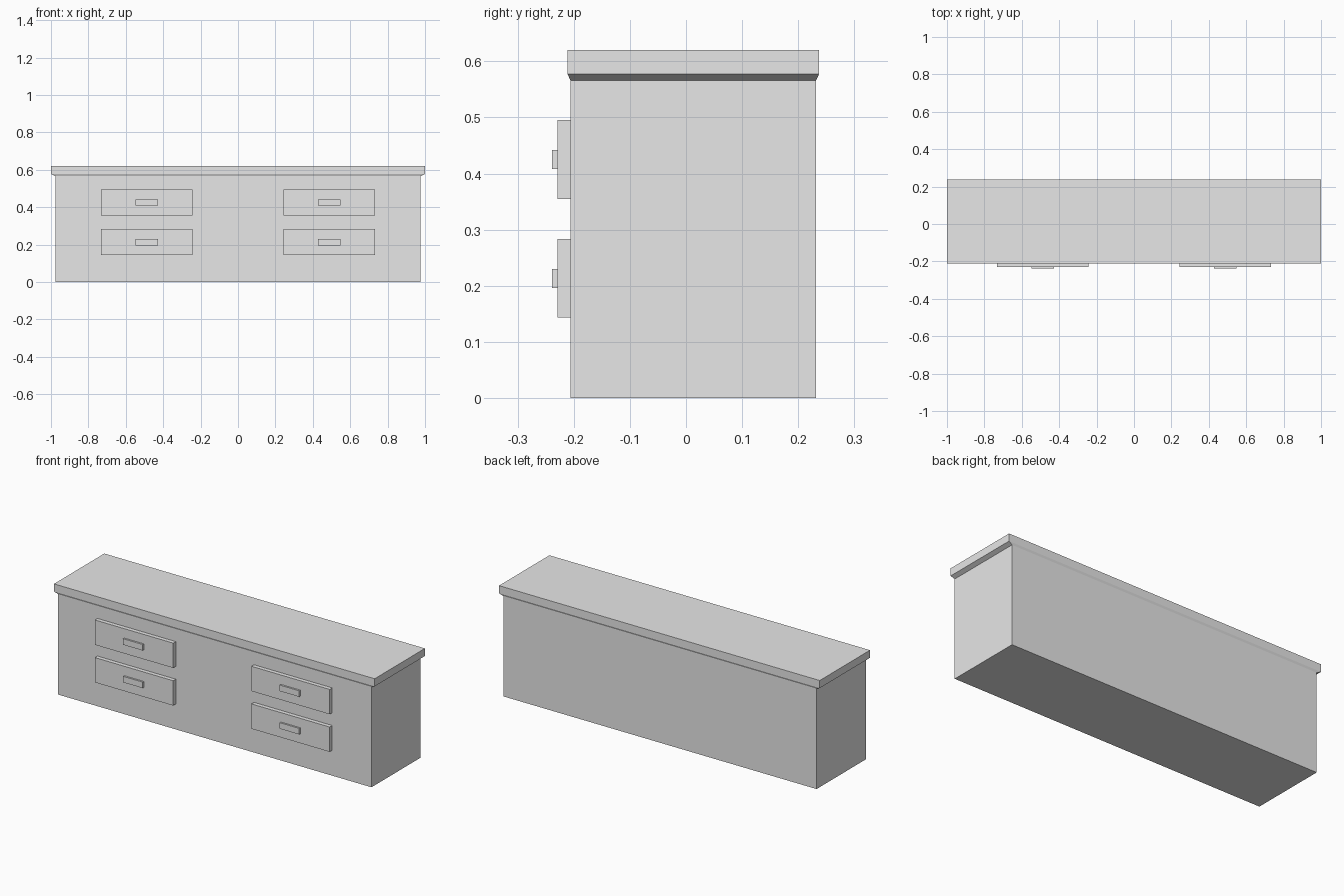
import bpy
import bmesh

cube = bpy.data.objects.get("Cube")
if cube:
    bpy.data.objects.remove(cube, do_unlink=True)

grey = bpy.data.materials.new("light_grey")
grey.use_nodes = True
grey.diffuse_color = (0.8, 0.8, 0.8, 1)
grey.node_tree.nodes["Principled BSDF"].inputs["Base Color"].default_value = grey.diffuse_color


def box(name, x, y, z):
    """Flat-faced box between the given (low, high) limits."""
    bm = bmesh.new()
    bmesh.ops.create_cube(bm, size=1)
    for v in bm.verts:
        v.co = [lim[0] if c < 0 else lim[1] for c, lim in zip(v.co, (x, y, z))]
    mesh = bpy.data.meshes.new(name)
    bm.to_mesh(mesh)
    bm.free()
    mesh.materials.append(grey)
    obj = bpy.data.objects.new(name, mesh)
    bpy.context.collection.objects.link(obj)
    return obj


BODY_TOP, LIP_TOP, TOP = 0.566, 0.577, 0.62
FRONT, BACK = -0.206, 0.232

# Cabinet body and countertop slab with a sloped underside
body = box("cabinet", (-0.977, 0.977), (FRONT, BACK), (0, BODY_TOP))
bm = bmesh.new()
bm.from_mesh(body.data)
face = max(bm.faces, key=lambda f: f.calc_center_median().z)
for height, half_x, y_low, y_high in ((LIP_TOP, 1, -0.211, 0.237), (TOP, 1, -0.211, 0.237)):
    face = bmesh.ops.extrude_discrete_faces(bm, faces=[face])["faces"][0]
    for v in face.verts:
        v.co = (half_x if v.co.x > 0 else -half_x, y_high if v.co.y > 0 else y_low, height)
bmesh.ops.recalc_face_normals(bm, faces=bm.faces)
bm.to_mesh(body.data)
bm.free()
body.name = "cabinet_with_countertop"

# Two columns of two drawers, each with a bar handle
for side, cx in (("right", -0.488), ("left", 0.488)):
    for level, cz in (("lower", 0.213), ("upper", 0.425)):
        box(f"{side}_{level}_drawer", (cx - 0.244, cx + 0.244),
            (-0.229, FRONT), (cz - 0.07, cz + 0.07))
        box(f"{side}_{level}_handle", (cx - 0.061, cx + 0.061),
            (-0.239, -0.229), (cz - 0.017, cz + 0.017))
